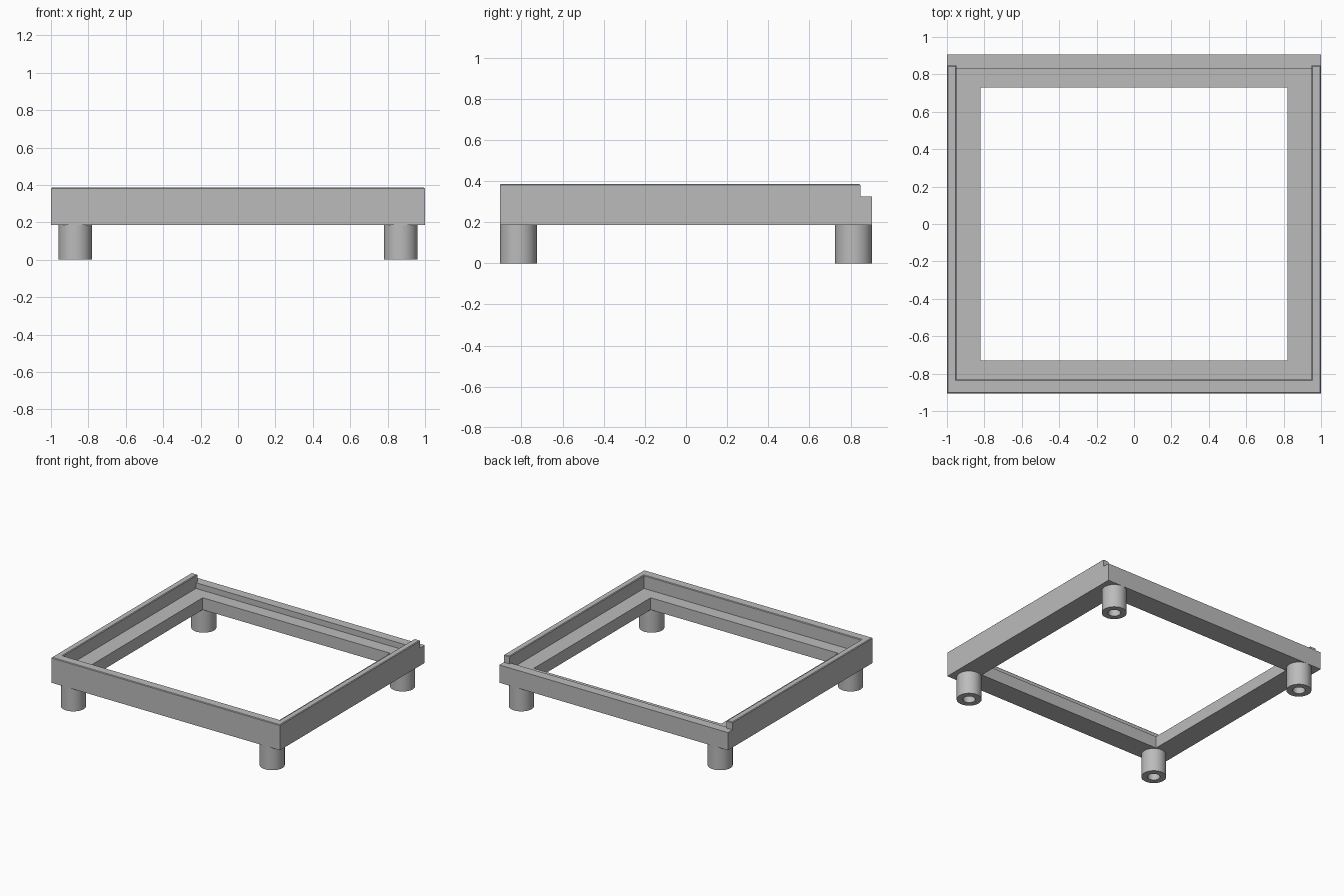
import bpy
import bmesh
from math import radians

cube = bpy.data.objects.get("Cube")
if cube:
    bpy.data.objects.remove(cube, do_unlink=True)

# One plain grey material
grey = bpy.data.materials.new("plain grey")
grey.use_nodes = True
colour = (0.5, 0.5, 0.5, 1)
grey.diffuse_color = colour
grey.node_tree.nodes["Principled BSDF"].inputs["Base Color"].default_value = colour

BOTTOM, LEDGE, BACK_TOP, TOP = 0.185, 0.28, 0.325, 0.385
OUT_X, OUT_Y = 1.0, 0.905        # outer edge
RIM_X, RIM_Y = 0.95, 0.832       # inner edge of the raised rim
HOLE_X, HOLE_Y = 0.82, 0.73      # central opening
SIDE_END = 0.848                 # back end of the side rims


def make_object(name, bm):
    bmesh.ops.recalc_face_normals(bm, faces=bm.faces)
    mesh = bpy.data.meshes.new(name)
    bm.to_mesh(mesh)
    bm.free()
    obj = bpy.data.objects.new(name, mesh)
    obj.data.materials.append(grey)
    bpy.context.collection.objects.link(obj)
    return obj


def rect(bm, x, y, z):
    return [bm.verts.new((sx * x, sy * y, z))
            for sx, sy in ((-1, -1), (1, -1), (1, 1), (-1, 1))]


def bridge_loops(bm, loops):
    for a, b in zip(loops, loops[1:] + loops[:1]):
        n = len(a)
        for i in range(n):
            j = (i + 1) % n
            bm.faces.new((a[i], a[j], b[j], b[i]))


# Stepped frame with a ledge, its wall as high as the low back rim
bm = bmesh.new()
bridge_loops(bm, [rect(bm, OUT_X, OUT_Y, BOTTOM), rect(bm, OUT_X, OUT_Y, BACK_TOP),
                  rect(bm, RIM_X, RIM_Y, BACK_TOP), rect(bm, RIM_X, RIM_Y, LEDGE),
                  rect(bm, HOLE_X, HOLE_Y, LEDGE), rect(bm, HOLE_X, HOLE_Y, BOTTOM)])
make_object("stepped_frame", bm)

# Raised U-shaped rim along the front and sides
bm = bmesh.new()
outline = [(-OUT_X, SIDE_END), (-OUT_X, -OUT_Y), (OUT_X, -OUT_Y), (OUT_X, SIDE_END),
           (RIM_X, SIDE_END), (RIM_X, -RIM_Y), (-RIM_X, -RIM_Y), (-RIM_X, SIDE_END)]
base = bm.faces.new([bm.verts.new((x, y, BACK_TOP)) for x, y in outline])
raised = bmesh.ops.extrude_face_region(bm, geom=[base])["geom"]
bmesh.ops.translate(bm, vec=(0, 0, TOP - BACK_TOP),
                    verts=[g for g in raised if isinstance(g, bmesh.types.BMVert)])
bm.faces.ensure_lookup_table()
# Slightly soften the top edges
top_edges = [e for e in bm.edges if all(v.co.z > TOP - 0.001 for v in e.verts)]
bmesh.ops.bevel(bm, geom=top_edges, offset=0.005, segments=1, affect='EDGES')
bmesh.ops.delete(bm, geom=[f for f in bm.faces
                           if all(v.co.z < BACK_TOP + 0.001 for v in f.verts)],
                 context='FACES_ONLY')
make_object("raised_rim", bm)


# Round legs with a blind hole in the foot
def ring(bm, radius, z, x, y):
    from_circle = bmesh.ops.create_circle(bm, segments=48, radius=radius)["verts"]
    for v in from_circle:
        v.co.x += x
        v.co.y += y
        v.co.z = z
    return from_circle


def make_leg(name, x, y):
    bm = bmesh.new()
    loops = [ring(bm, r, z, x, y) for r, z in
             ((0.09, BOTTOM), (0.09, 0), (0.045, 0), (0.045, 0.15))]
    for a, b in zip(loops, loops[1:]):
        n = len(a)
        for i in range(n):
            j = (i + 1) % n
            bm.faces.new((a[i], a[j], b[j], b[i]))
    bm.faces.new(loops[0])
    bm.faces.new(loops[-1])
    leg = make_object(name, bm)
    bpy.ops.object.select_all(action='DESELECT')
    leg.select_set(True)
    bpy.context.view_layer.objects.active = leg
    bpy.ops.object.shade_smooth_by_angle(angle=radians(30))


for end, sy in (("front", -1), ("back", 1)):
    for side, sx in (("right", -1), ("left", 1)):
        make_leg(f"{end}_{side}_leg", sx * 0.87, sy * 0.815)
